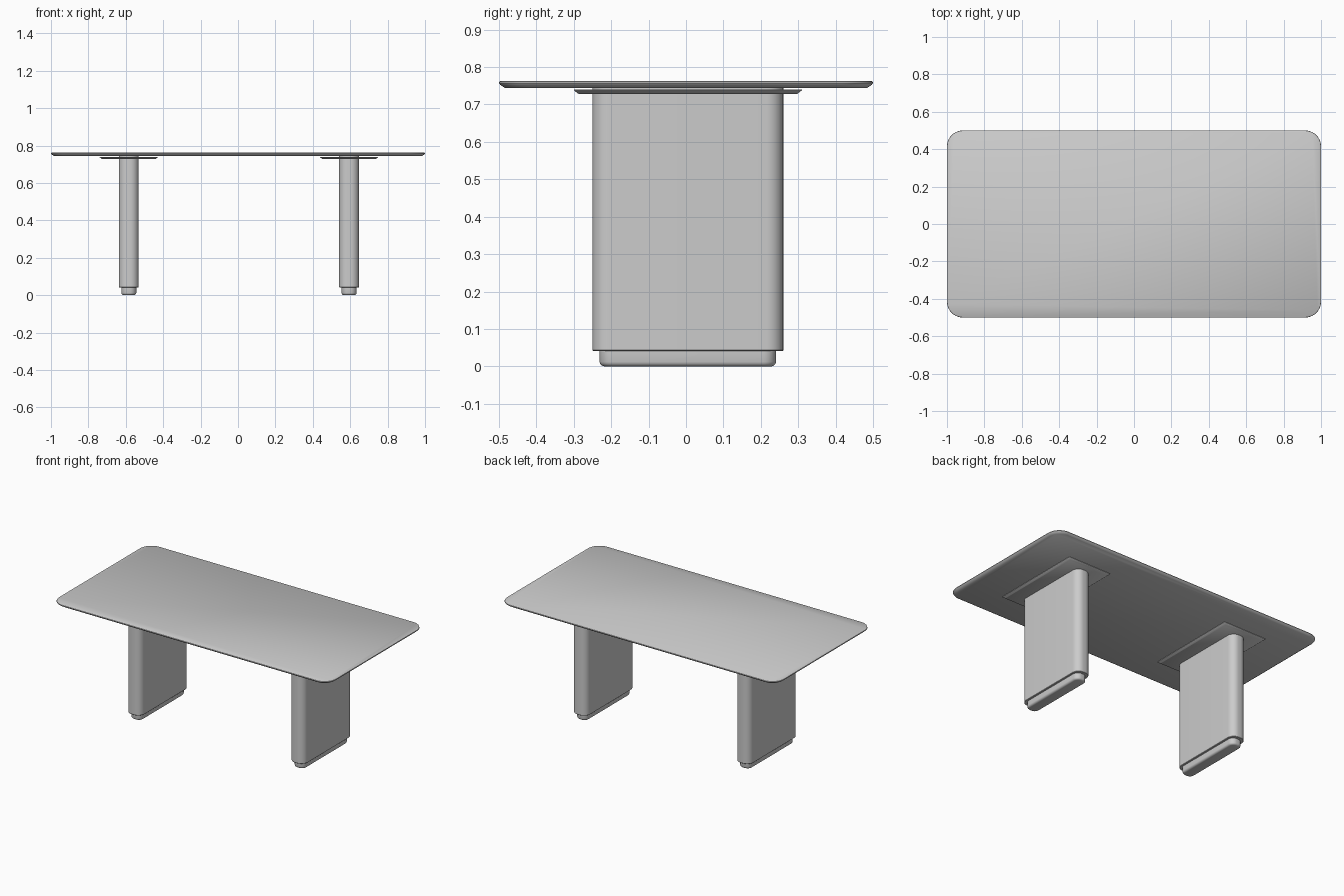
import bpy, bmesh, math

cube = bpy.data.objects.get("Cube")
if cube:
    bpy.data.objects.remove(cube, do_unlink=True)

grey = bpy.data.materials.new("plain_grey")
grey.use_nodes = True
colour = (0.6, 0.6, 0.6, 1)
grey.diffuse_color = colour
grey.node_tree.nodes["Principled BSDF"].inputs["Base Color"].default_value = colour


def rounded_outline(hx, hy, r, steps):
    """Counter-clockwise rounded rectangle around the origin."""
    points = []
    for i, (sx, sy) in enumerate([(1, 1), (-1, 1), (-1, -1), (1, -1)]):
        for k in range(steps + 1):
            a = math.pi / 2 * (i + k / steps)
            points.append((sx * (hx - r) + r * math.cos(a),
                           sy * (hy - r) + r * math.sin(a)))
    return points


def slab(name, centre, half, radius, profile, steps=10):
    """Stack rounded rectangles; profile lists (inset, height) from the bottom up."""
    bm = bmesh.new()
    rings = []
    for inset, z in profile:
        outline = rounded_outline(half[0] - inset, half[1] - inset,
                                  max(radius - inset, 0.002), steps)
        rings.append([bm.verts.new((centre[0] + x, centre[1] + y, z)) for x, y in outline])
    for low, high in zip(rings, rings[1:]):
        for i in range(len(low)):
            j = (i + 1) % len(low)
            bm.faces.new((low[i], low[j], high[j], high[i]))
    bm.faces.new(rings[0][::-1])
    bm.faces.new(rings[-1])
    mesh = bpy.data.meshes.new(name)
    bm.to_mesh(mesh)
    bm.free()
    mesh.materials.append(grey)
    obj = bpy.data.objects.new(name, mesh)
    bpy.context.collection.objects.link(obj)
    bpy.ops.object.select_all(action='DESELECT')
    obj.select_set(True)
    bpy.context.view_layer.objects.active = obj
    bpy.ops.object.shade_smooth_by_angle(angle=math.radians(35))
    return obj


# Table top with an undercut edge
slab("table_top", (0, 0), (1, 0.5), 0.085,
     [(0.016, 0.744), (0.003, 0.753), (0, 0.757), (0.001, 0.761), (0.004, 0.763)])

# Two pedestals, each with a mounting plate, a panel leg and a recessed foot
for side, x in (("right", -0.584), ("left", 0.594)):
    slab(side + "_mounting_plate", (x, 0.005), (0.156, 0.305), 0.003,
         [(0.013, 0.728), (0, 0.738), (0, 0.740)], steps=1)
    slab(side + "_leg", (x, 0.005), (0.053, 0.255), 0.045,
         [(0.002, 0.041), (0, 0.043), (0, 0.744)])
    slab(side + "_foot", (x, 0.005), (0.04, 0.236), 0.034,
         [(0.012, 0), (0.006, 0.002), (0.002, 0.006), (0, 0.012), (0, 0.042)])
